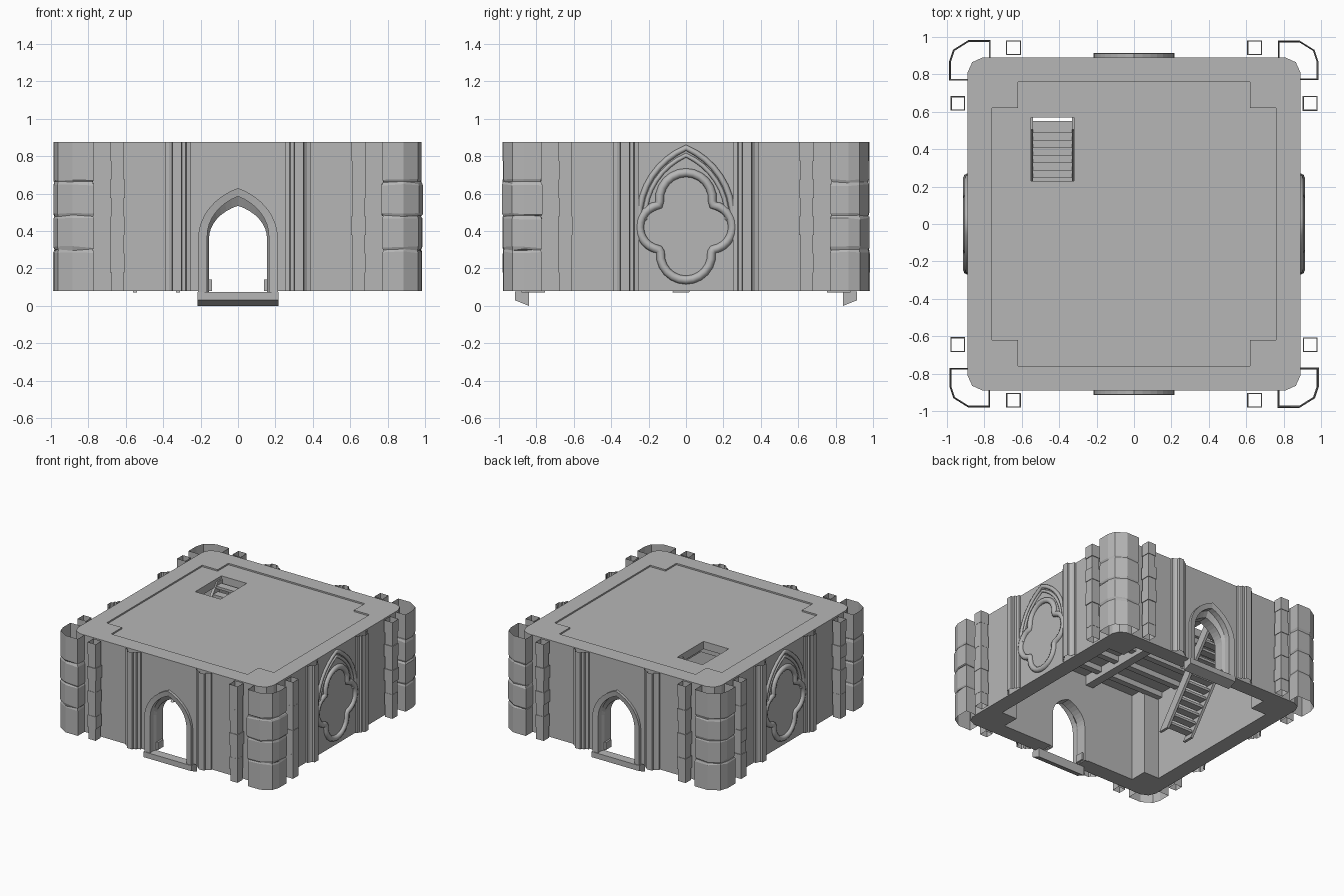
import bpy, bmesh, math, random
from mathutils import Vector

random.seed(4)
if "Cube" in bpy.data.objects:
    bpy.data.objects.remove(bpy.data.objects["Cube"])

stone = bpy.data.materials.new("grey_stone")
stone.use_nodes = True
GREY = (0.47, 0.47, 0.47, 1)
stone.diffuse_color = GREY
bsdf = stone.node_tree.nodes["Principled BSDF"]
bsdf.inputs["Base Color"].default_value = GREY
bsdf.inputs["Roughness"].default_value = 0.9

BASE, TOP, CEIL, WALL, INNER, POST = 0.08, 0.875, 0.80, 0.89, 0.76, 0.62
SIGNS = [(sx, sy) for sx in (-1, 1) for sy in (-1, 1)]


def finish(name, bm):
    bmesh.ops.recalc_face_normals(bm, faces=bm.faces)
    mesh = bpy.data.meshes.new(name)
    bm.to_mesh(mesh)
    bm.free()
    mesh.materials.append(stone)
    obj = bpy.data.objects.new(name, mesh)
    bpy.context.collection.objects.link(obj)
    return obj


def loft(name, rings, closed=False, caps=False):
    """Skin a sequence of matching rings of points."""
    bm = bmesh.new()
    rows = [[bm.verts.new(p) for p in ring] for ring in rings]
    n = len(rows[0])
    for a, b in zip(rows, rows[1:]):
        for i in range(n if closed else n - 1):
            j = (i + 1) % n
            bm.faces.new((a[i], a[j], b[j], b[i]))
    if caps:
        bm.faces.new(rows[0])
        bm.faces.new(rows[-1])
    return finish(name, bm)


def prism(name, outline, z0, z1):
    return loft(name, [[(x, y, z) for x, y in outline] for z in (z0, z1)], True, True)


def box(name, x0, x1, y0, y1, z0, z1):
    return prism(name, [(x0, y0), (x1, y0), (x1, y1), (x0, y1)], z0, z1)


def four_fold(quarter):
    """Turn a corner outline into a full symmetrical outline."""
    pts = []
    for k in range(4):
        c, s = [(1, 0), (0, 1), (-1, 0), (0, -1)][k]
        pts += [(x * c - y * s, x * s + y * c) for x, y in quarter]
    return pts


def bake(obj):
    """Replace an object by its evaluated mesh."""
    dg = bpy.context.evaluated_depsgraph_get()
    mesh = bpy.data.meshes.new_from_object(obj.evaluated_get(dg))
    name = obj.name
    bpy.data.objects.remove(obj)
    new = bpy.data.objects.new(name, mesh)
    bpy.context.collection.objects.link(new)
    return new


def cut(obj, cutter):
    cutter.hide_render = True
    mod = obj.modifiers.new("cut", "BOOLEAN")
    mod.operation, mod.solver, mod.object = "DIFFERENCE", "EXACT", cutter
    new = bake(obj)
    bpy.data.objects.remove(cutter)
    return new


def arch(w, spring, apex, foot, y, steps=8):
    """Pointed arch polyline standing in the plane of the given y."""
    lean = math.radians(66)
    half = [(w, foot)]
    for i in range(steps + 1):
        t = lean * i / steps
        half.append((w * (math.cos(t) - math.cos(lean)) / (1 - math.cos(lean)),
                     spring + (apex - spring) * math.sin(t) / math.sin(lean)))
    pts = [(-x, z) for x, z in half] + half[-2::-1]
    return [(x, y, z) for x, z in pts]


# Walls and roof in one solid: room, roof recess, stair hole and doorways cut away
room_plan = four_fold([(INNER, POST), (POST, POST), (POST, INNER)])
walls = prism("walls_and_roof", four_fold([(WALL, 0.81), (0.865, 0.865), (0.81, WALL)]), BASE, TOP)
walls = cut(walls, prism("room_cutter", room_plan, -0.1, CEIL))
walls = cut(walls, prism("recess_cutter", room_plan, TOP - 0.012, 1.0))
walls = cut(walls, box("stair_cutter", -0.55, -0.32, 0.23, 0.57, 0.5, 1.0))
walls = cut(walls, loft("door_cutter", [arch(0.17, 0.37, 0.59, -0.1, y) for y in (-1.2, 1.2)], True, True))

# Doorways: stepped arch frame, base stones and sloped threshold
for side, sy in (("front", -1), ("back", 1)):
    outer, inner, small = (0.213, 0.36, 0.63), (0.165, 0.37, 0.585), (0.155, 0.36, 0.535)
    steps = [(outer, 0.88), (outer, 0.912), (inner, 0.905), (inner, 0.86), (small, 0.835),
             (small, 0.755), ((0.18, 0.37, 0.60), 0.755)]
    loft(side + "_door_frame", [arch(*a, 0.07, sy * y) for a, y in steps])
    profile = [(0.84, 0.075), (0.915, 0.075), (0.915, 0.03), (0.84, 0.0)]
    loft(side + "_threshold", [[(x, sy * y, z) for y, z in profile] for x in (-0.217, 0.217)], True, True)
    for sx in (-1, 1):
        xs = sorted((sx * 0.14, sx * 0.16))
        ys = sorted((sy * 0.77, sy * 0.84))
        box(side + "_jamb_stone", *xs, *ys, BASE, 0.14)

# Corner buttresses: open stone shells in four uneven courses
plan = [(0.77, 0.88), (0.77, 0.98), (0.885, 0.98), (0.965, 0.93), (0.985, 0.87), (0.985, 0.77), (0.88, 0.77)]
for sx, sy in SIGNS:
    rings = []
    levels = [BASE, 0.30, 0.48, 0.66, TOP]
    for z0, z1 in zip(levels, levels[1:]):
        grow = random.uniform(0.97, 1.03)
        course = [(0.87 + (x - 0.87) * grow, 0.87 + (y - 0.87) * grow) for x, y in plan]
        for z, pinch in ((z0, 0.95), (z0 + 0.014, 1.0), (z1 - 0.014, 1.0), (z1, 0.95)):
            if z in (BASE, TOP):
                pinch = 1.0
            rings.append([(sx * (0.87 + (x - 0.87) * pinch), sy * (0.87 + (y - 0.87) * pinch),
                           z + (random.uniform(-0.006, 0.006) if BASE < z < TOP else 0)) for x, y in course])
    loft("corner_buttress", rings)

# Narrow columns of alternating blocks beside every buttress
for sx, sy in SIGNS:
    for cx, cy in ((0.645, 0.942), (0.942, 0.645)):
        rings = []
        height = (TOP - BASE) / 8
        for k in range(8):
            h = (0.038 if k % 2 else 0.034) + random.uniform(-0.002, 0.002)
            for z in (BASE + k * height, BASE + (k + 1) * height):
                rings.append([(sx * cx + a * h, sy * cy + b * h, z)
                              for a, b in ((-1, -1), (1, -1), (1, 1), (-1, 1))])
        loft("block_column", rings, True)

# Moulded pilasters, two on each wall
step = [(0.252, 0.88), (0.252, 0.905), (0.275, 0.91), (0.28, 0.925), (0.30, 0.925), (0.302, 0.942),
        (0.35, 0.942), (0.352, 0.925), (0.37, 0.91), (0.387, 0.905), (0.387, 0.88)]
for s in (-1, 1):
    for d in (-1, 1):
        loft("pilaster", [[(s * u, d * v, z) for u, v in step] for z in (BASE, TOP)])
        loft("side_pilaster", [[(d * v, s * u, z) for u, v in step] for z in (BASE, TOP)])


def tube(name, points, radius, closed):
    curve = bpy.data.curves.new(name, "CURVE")
    curve.dimensions = "3D"
    curve.bevel_depth, curve.bevel_resolution = radius, 2
    spline = curve.splines.new("POLY")
    spline.points.add(len(points) - 1)
    for sp, p in zip(spline.points, points):
        sp.co = (*p, 1)
    spline.use_cyclic_u = closed
    curve.materials.append(stone)
    obj = bpy.data.objects.new(name, curve)
    bpy.context.collection.objects.link(obj)
    obj = bake(obj)
    for poly in obj.data.polygons:
        poly.use_smooth = True


# Blind tracery on both sides: four-lobed ring under a pointed arch
lobes = [((0.128, 0.42), 0.12, -82, 82), ((0, 0.57), 0.142, -5, 185),
         ((-0.128, 0.42), 0.12, 98, 262), ((0, 0.275), 0.137, 175, 365)]
for sx in (-1, 1):
    ring = []
    for (cy, cz), r, a0, a1 in lobes:
        for i in range(13):
            t = math.radians(a0 + (a1 - a0) * i / 12)
            ring.append((sx * 0.89, cy + r * math.cos(t), cz + r * math.sin(t)))
    tube("lobed_ring", ring, 0.023, True)
    for radius, width, apex in ((0.016, 0.25, 0.845), (0.012, 0.22, 0.805)):
        pts = [(sx * 0.89, x, z) for x, _, z in arch(width, 0.47, apex, 0.46, 0)]
        tube("pointed_arch_moulding", pts, radius, False)

# Ceiling beams and joists
for x in (-0.2, 0.25):
    box("ceiling_beam", x - 0.035, x + 0.035, -0.755, 0.755, 0.72, CEIL + 0.01)
for y in (-0.6, -0.4, -0.2, 0, 0.18, 0.63):
    box("ceiling_joist", -0.755, 0.755, y - 0.025, y + 0.025, 0.755, CEIL + 0.01)

# Steep stair up to the roof hole
foot, head = Vector((0, -0.03, 0.07)), Vector((0, 0.55, 0.84))
for x in (-0.55, -0.32):
    loft("stair_stringer", [[(x + dx, p.y + dy, p.z) for dx, dy in
                             ((-0.011, -0.045), (0.011, -0.045), (0.011, 0.045), (-0.011, 0.045))]
                            for p in (foot, head)], True, True)
for k in range(14):
    p = foot.lerp(head, (k + 0.8) / 14.5)
    box("stair_tread", -0.545, -0.325, p.y - 0.035, p.y + 0.03, p.z - 0.01, p.z + 0.01)
